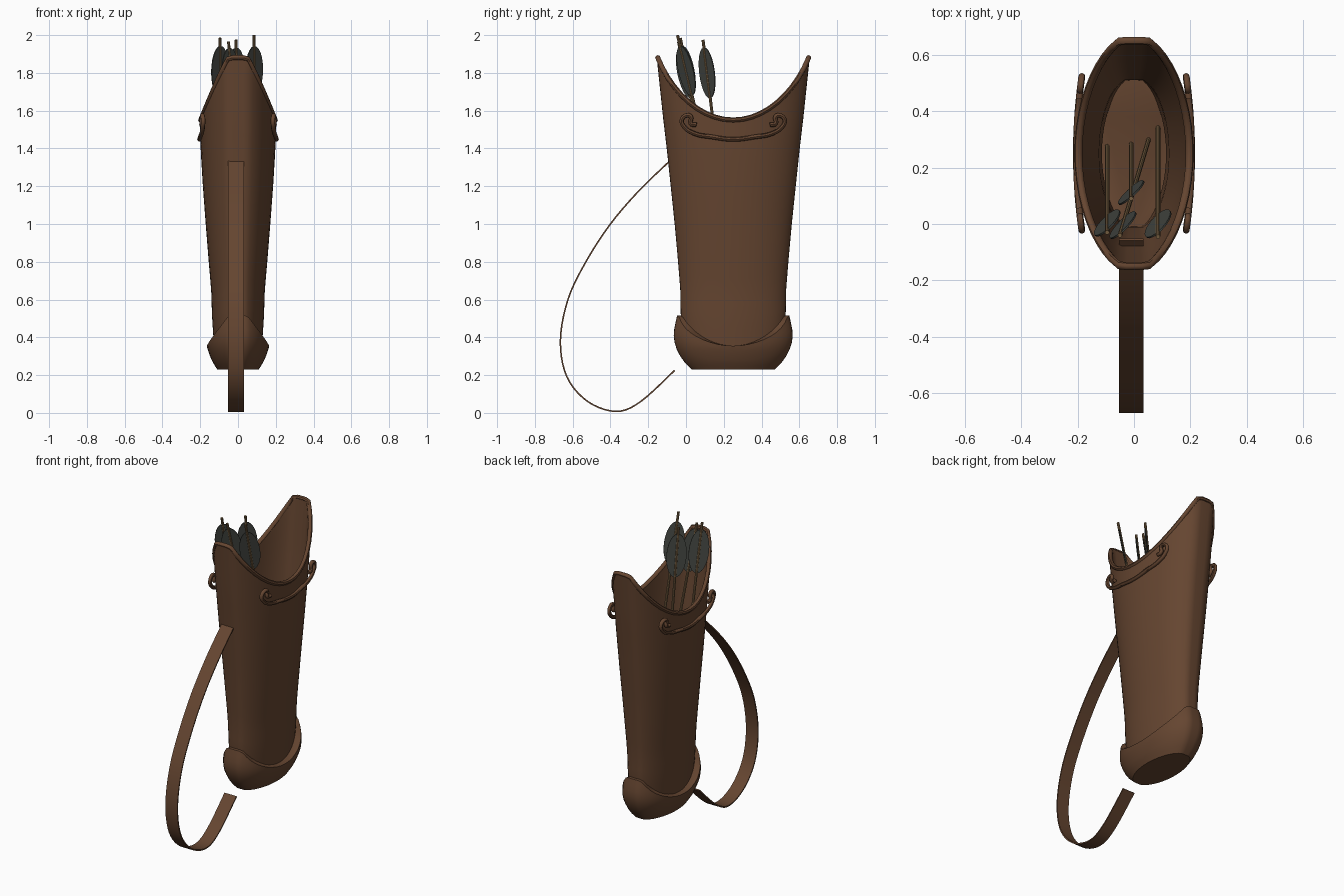
import bpy, bmesh, math
from mathutils import Vector, Matrix

if "Cube" in bpy.data.objects:
    bpy.data.objects.remove(bpy.data.objects["Cube"])

CY = 0.25   # centre of the case along y
N = 48


def material(name, rgb):
    m = bpy.data.materials.new(name)
    m.diffuse_color = (*rgb, 1)
    m.use_nodes = True
    m.node_tree.nodes["Principled BSDF"].inputs["Base Color"].default_value = m.diffuse_color
    return m


LEATHER = material("brown leather", (0.13, 0.06, 0.03))
WOOD = material("pale wood", (0.20, 0.125, 0.058))
FEATHER = material("dark feather", (0.055, 0.06, 0.052))


def finish(name, bm, mat, smooth=True):
    bmesh.ops.recalc_face_normals(bm, faces=bm.faces)
    me = bpy.data.meshes.new(name)
    bm.to_mesh(me)
    bm.free()
    ob = bpy.data.objects.new(name, me)
    bpy.context.collection.objects.link(ob)
    me.materials.append(mat)
    if smooth:
        bpy.ops.object.select_all(action='DESELECT')
        ob.select_set(True)
        bpy.context.view_layer.objects.active = ob
        bpy.ops.object.shade_smooth_by_angle(angle=math.radians(38))
    return ob


def size_at(profile, z):
    """Half widths (x, y) at height z from rows of (z, x, y)."""
    if z <= profile[0][0]:
        return profile[0][1:]
    for (z0, a0, b0), (z1, a1, b1) in zip(profile, profile[1:]):
        if z <= z1:
            f = (z - z0) / (z1 - z0)
            return a0 + (a1 - a0) * f, b0 + (b1 - b0) * f
    return profile[-1][1:]


def scoop(t, k):
    """0 at the sides, rising like an arc to 1 at the front and back."""
    t = min(abs(t), 1)
    return (1 - math.sqrt(1 - (k * t) ** 2)) / (1 - math.sqrt(1 - k * k))


def ring_point(i, profile, z, inset=0.0):
    ang = 2 * math.pi * i / N
    a, b = size_at(profile, z)
    c = max(-1, min(1, 1.03 * math.cos(ang)))   # flattened ends
    return Vector(((a - inset) * math.sin(ang), CY - (b - inset) * c, z))


def loft(name, rings, mat):
    bm = bmesh.new()
    rows = [[bm.verts.new(p) for p in r] for r in rings]
    for r0, r1 in zip(rows, rows[1:]):
        for i in range(N):
            j = (i + 1) % N
            bm.faces.new((r0[i], r0[j], r1[j], r1[i]))
    bm.faces.new(rows[0])
    bm.faces.new(rows[-1])
    return finish(name, bm, mat)


def tube(name, pts, radius, cyclic=False, smooth_path=True):
    cu = bpy.data.curves.new(name, 'CURVE')
    cu.dimensions = '3D'
    cu.bevel_depth = radius
    cu.bevel_resolution = 2
    cu.use_fill_caps = True
    cu.resolution_u = 5
    if smooth_path:
        sp = cu.splines.new('BEZIER')
        sp.bezier_points.add(len(pts) - 1)
        for bp, p in zip(sp.bezier_points, pts):
            bp.co = p
            bp.handle_left_type = bp.handle_right_type = 'AUTO'
    else:
        sp = cu.splines.new('POLY')
        sp.points.add(len(pts) - 1)
        for q, p in zip(sp.points, pts):
            q.co = (*p, 1)
    sp.use_cyclic_u = cyclic
    cu.materials.append(LEATHER)
    ob = bpy.data.objects.new(name, cu)
    bpy.context.collection.objects.link(ob)
    bpy.ops.object.select_all(action='DESELECT')
    ob.select_set(True)
    bpy.context.view_layer.objects.active = ob
    bpy.ops.object.convert(target='MESH')
    bpy.ops.object.shade_smooth_by_angle(angle=math.radians(45))


# Case: hollow oval tube with a scooped mouth
CASE = [(0.25, 0.12, 0.24), (0.5, 0.137, 0.278), (0.65, 0.142, 0.28), (0.8, 0.155, 0.292),
        (1.0, 0.171, 0.31), (1.2, 0.186, 0.331), (1.4, 0.198, 0.352), (1.55, 0.203, 0.37),
        (1.72, 0.207, 0.388), (1.88, 0.21, 0.405)]


def mouth(i):
    return 1.55 + 0.33 * scoop(1.03 * math.cos(2 * math.pi * i / N), 0.95)


ROWS = 20
outer = [[ring_point(i, CASE, 0.25 + (mouth(i) - 0.25) * r / ROWS) for i in range(N)]
         for r in range(ROWS + 1)]
inner = [[ring_point(i, CASE, 0.42 + (mouth(i) - 0.42) * r / ROWS, 0.018) for i in range(N)]
         for r in range(ROWS, -1, -1)]
floor = [[ring_point(i, [(z, a, b)], z) for i in range(N)]
         for z, a, b in ((0.35, 0.115, 0.235), (0.31, 0.10, 0.19))]
loft("case", outer + inner + floor, LEATHER)

# Rolled edge around the mouth
tube("mouth_rim", [ring_point(i, CASE, mouth(i), 0.006) for i in range(N)], 0.014, True, False)

# Bulging toe cap, cut low on both sides
CAP = [(0.23, 0.11, 0.22), (0.27, 0.135, 0.26), (0.31, 0.152, 0.287), (0.35, 0.165, 0.305),
       (0.39, 0.168, 0.315), (0.43, 0.165, 0.315), (0.48, 0.158, 0.305), (0.515, 0.15, 0.297)]


def cap_top(i):
    return 0.355 + 0.16 * scoop(1.06 * math.cos(2 * math.pi * i / N), 0.93)


cap = [[ring_point(i, CAP, 0.23 + (cap_top(i) - 0.23) * r / 8) for i in range(N)]
       for r in range(9)]
cap.append([ring_point(i, CASE, cap_top(i), 0.006) for i in range(N)])
loft("toe_cap", cap, LEATHER)

# Shoulder strap: flat ribbon hanging in a loop at the front
path = [(-0.055, 1.365), (-0.09, 1.33), (-0.25, 1.175), (-0.40, 1.0), (-0.53, 0.8), (-0.625, 0.6),
        (-0.665, 0.38), (-0.63, 0.19), (-0.52, 0.06), (-0.37, 0.008), (-0.24, 0.06), (-0.06, 0.225)]


def spline(pts, steps):
    out = []
    for k in range(len(pts) - 1):
        p = [Vector(pts[max(0, min(len(pts) - 1, k + d))]) for d in (-1, 0, 1, 2)]
        for s in range(steps):
            t = s / steps
            out.append(0.5 * (2 * p[1] + (p[2] - p[0]) * t
                              + (2 * p[0] - 5 * p[1] + 4 * p[2] - p[3]) * t * t
                              + (3 * p[1] - p[0] - 3 * p[2] + p[3]) * t ** 3))
    return out + [Vector(pts[-1])]


line = spline(path, 5)
bm = bmesh.new()
rows = []
for k, p in enumerate(line):
    d = (line[min(k + 1, len(line) - 1)] - line[max(k - 1, 0)]).normalized()
    n = Vector((-d.y, d.x)) * 0.004
    rows.append([bm.verts.new((x, p.x + s * n.x, p.y + s * n.y))
                 for x, s in ((-0.053, -1), (0.033, -1), (0.033, 1), (-0.053, 1))])
for r0, r1 in zip(rows, rows[1:]):
    for i in range(4):
        j = (i + 1) % 4
        bm.faces.new((r0[i], r0[j], r1[j], r1[i]))
bm.faces.new(rows[0])
bm.faces.new(rows[-1])
finish("strap", bm, LEATHER)

# Curled side loops, as (distance from centre, height) for one half
half = [(0.195, 1.525), (0.225, 1.532), (0.225, 1.568), (0.19, 1.573), (0.245, 1.572),
        (0.272, 1.55), (0.255, 1.51), (0.20, 1.477), (0.12, 1.462)]
half = [half[0], half[1], half[2]] + [(0.245, 1.575)] + half[5:]
loop = [(-d, z) for d, z in half] + [(0, 1.448)] + [(d, z) for d, z in reversed(half)]
for side, label in ((1, "right"), (-1, "left")):
    tube("side_loop_" + label,
         [(side * (0.204 - 0.26 * d * d), CY + d, z) for d, z in loop], 0.012)

# Arrows: top point, bottom point, vane height
ARROWS = [((0.085, -0.045, 2.0), (0.085, 0.355, 0.34), 1.81),
          ((-0.095, -0.03, 1.985), (-0.095, 0.275, 0.40), 1.81),
          ((-0.05, -0.04, 1.965), (0.055, 0.31, 0.36), 1.80),
          ((-0.01, 0.09, 1.975), (-0.01, 0.29, 0.36), 1.80)]
for k, (top, bottom, vz) in enumerate(ARROWS, 1):
    top, bottom = Vector(top), Vector(bottom)
    axis = (top - bottom).normalized()
    bm = bmesh.new()
    bmesh.ops.create_cone(
        bm, cap_ends=True, segments=8, radius1=0.008, radius2=0.008, depth=(top - bottom).length,
        matrix=Matrix.Translation((top + bottom) / 2) @ axis.to_track_quat('Z', 'Y').to_matrix().to_4x4())
    finish(f"arrow_shaft_{k}", bm, WOOD)

    # Oval feather vane set diagonally on the shaft
    u = Vector((0.75, 0.66, 0))
    u = (u - axis * u.dot(axis)).normalized()
    w = u.cross(axis)
    centre = bottom + axis * ((vz - bottom.z) / axis.z)
    m = Matrix((u, axis, w)).transposed().to_4x4()
    bm = bmesh.new()
    bmesh.ops.create_cone(
        bm, cap_ends=True, segments=24, radius1=1, radius2=1, depth=1,
        matrix=Matrix.Translation(centre) @ m @ Matrix.Diagonal((0.06, 0.135, 0.006, 1)))
    finish(f"arrow_feather_{k}", bm, FEATHER)
